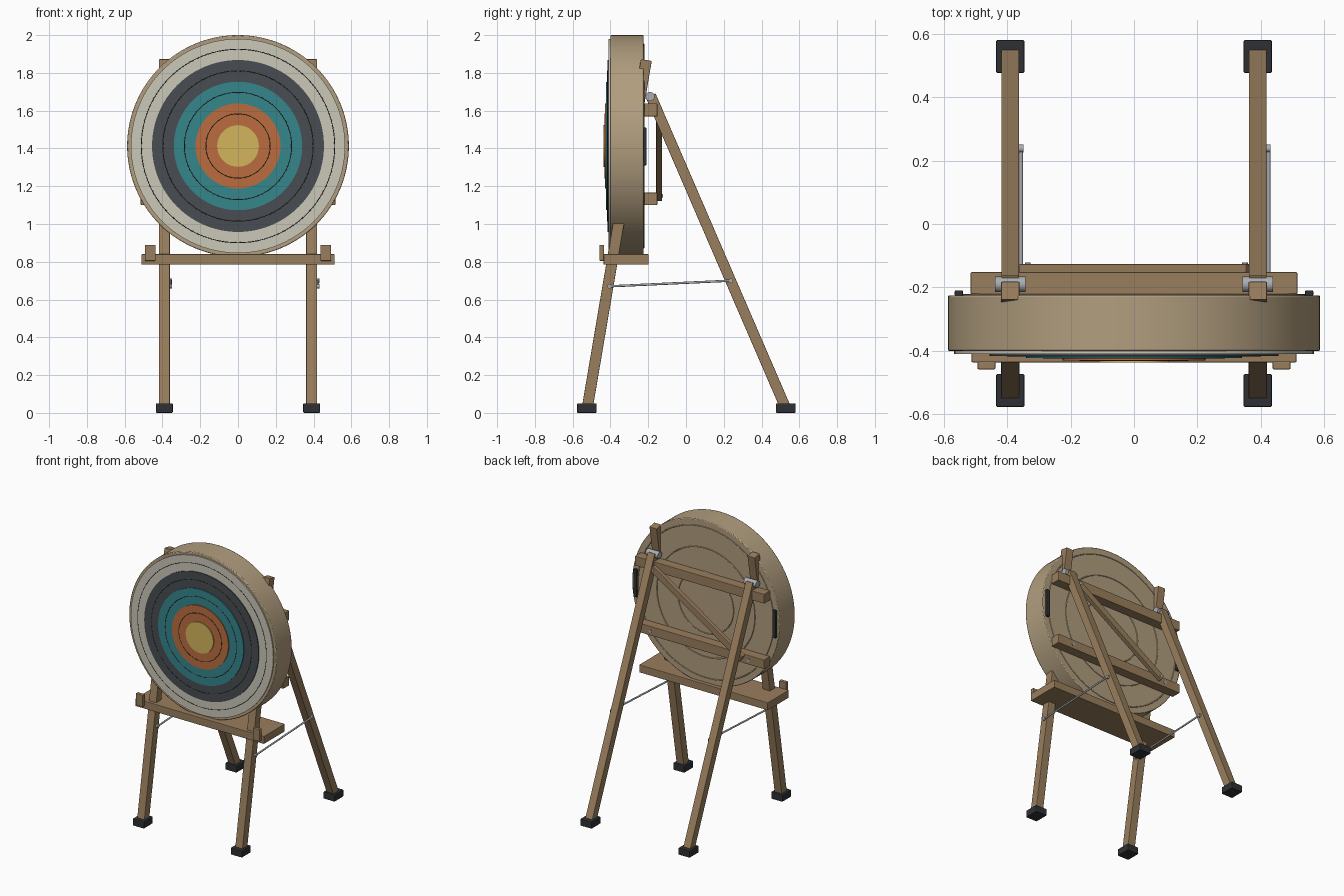
import bpy, math
from mathutils import Vector, Matrix

if "Cube" in bpy.data.objects:
    bpy.data.objects.remove(bpy.data.objects["Cube"])

def mat(name, r, g, b):
    m = bpy.data.materials.new(name)
    m.diffuse_color = (r, g, b, 1)
    m.use_nodes = True
    m.node_tree.nodes["Principled BSDF"].inputs["Base Color"].default_value = m.diffuse_color
    return m

WOOD = mat("wood", .32, .21, .11)
STRAW = mat("straw", .44, .34, .21)
DARK = mat("rubber", .028, .03, .034)
METAL = mat("steel", .40, .42, .45)
LINE = mat("line", .03, .03, .03)

def finish(name, m, bevel=0):
    o = bpy.context.object
    o.name = name
    o.data.materials.append(m)
    if bevel:
        b = o.modifiers.new("bevel", 'BEVEL')
        b.width, b.segments = bevel, 2
    return o

def box(name, lo, hi, m=WOOD, bevel=.003):
    lo, hi = Vector(lo), Vector(hi)
    bpy.ops.mesh.primitive_cube_add(size=1)
    o = finish(name, m, bevel)
    o.data.transform(Matrix.Diagonal((*(hi - lo), 1)))
    o.location = (lo + hi) / 2
    return o

def beam(name, a, b, w, t, m=WOOD):
    # rectangular bar from a to b: w is its size sideways, t its size in depth
    a, b = Vector(a), Vector(b)
    z = (b - a).normalized()
    x = Vector((1, 0, 0)) if abs(z.x) < .1 else Vector((0, 1, 0)).cross(z).normalized()
    y = z.cross(x)
    o = box(name, (-w / 2, -t / 2, -(b - a).length / 2), (w / 2, t / 2, (b - a).length / 2), m)
    o.matrix_world = Matrix.Translation((a + b) / 2) @ Matrix((x, y, z)).transposed().to_4x4()
    return o

def rod(name, a, b, r, m, sides=24, bevel=0):
    a, b = Vector(a), Vector(b)
    bpy.ops.mesh.primitive_cylinder_add(vertices=sides, radius=r, depth=(b - a).length, location=(a + b) / 2)
    bpy.context.object.rotation_euler = (b - a).to_track_quat('Z', 'Y').to_euler()
    o = finish(name, m, bevel)
    bpy.ops.object.shade_smooth_by_angle(angle=math.radians(35))
    return o

def ring(name, r, y, m, t=.003):
    bpy.ops.mesh.primitive_torus_add(major_radius=r, minor_radius=t, major_segments=96, minor_segments=8,
                                     location=(0, y, CZ), rotation=(math.pi / 2, 0, 0))
    o = finish(name, m)
    bpy.ops.object.shade_smooth_by_angle()
    return o

# target butt
CZ = 1.413
rod("target_butt", (0, -.225, CZ), (0, -.40, CZ), .587, STRAW, 128, .005)

# stepped scoring zones
zones = [("white_zone", .567, -.409, (.60, .58, .48)),
         ("black_zone", .455, -.416, (.065, .075, .085)),
         ("teal_zone", .34, -.423, (.035, .24, .26)),
         ("orange_zone", .225, -.430, (.50, .15, .05)),
         ("gold_zone", .11, -.437, (.65, .46, .11))]
for name, r, y, c in zones:
    rod(name, (0, -.39, CZ), (0, y, CZ), r, mat(name, *c), 96)
for r, y in ((.512, -.409), (.398, -.416), (.284, -.423), (.17, -.430)):
    ring("score_line", r, y + .001, LINE, .0025)

# binding rings on the back
for r in (.54, .39, .22):
    ring("back_ring", r, -.225, STRAW, .004)

for s in (-1, 1):
    x = .39 * s
    # legs and feet
    beam("front_leg", (x, -.522, .03), (x, -.21, 1.868), .058, .058)
    beam("rear_leg", (x, .526, .03), (x, -.187, 1.68), .056, .056)
    for y in (-.525, .528):
        box("foot", (x - .045, y - .052, 0), (x + .045, y + .052, .05), DARK, .005)
    # hinge pin and its collars
    rod("hinge_pin", (x - .048, -.19, 1.675), (x + .048, -.19, 1.675), .024, METAL)
    # carry handle
    xh = .552 * s
    box("carry_handle", (xh - .013, -.228, 1.31), (xh + .013, -.209, 1.51), DARK, .004)
    # ledge stop
    xs = .465 * s
    box("ledge_stop", (xs - .028, -.458, .805), (xs + .028, -.433, .89))
    # rail bolts
    for z in (1.605, 1.132):
        rod("rail_bolt", (x, -.16, z), (x, -.148, z), .011, METAL, 12)
    # stay rod with end knobs, on the same side of each leg pair
    xr = x + .034
    rod("stay_rod", (xr, -.405, .67), (xr, .238, .70), .006, METAL, 12)
    for y, z in ((.238, .70), (-.405, .67)):
        rod("stay_knob", (xr - .008, y, z), (xr + .007, y, z), .012, METAL, 16)

# rails behind the butt
box("upper_rail", (-.515, -.221, 1.57), (.515, -.152, 1.638))
box("lower_rail", (-.515, -.221, 1.10), (.515, -.152, 1.166))

# diagonal brace
beam("diagonal_brace", (.365, -.142, 1.60), (-.35, -.142, 1.14), .045, .032)
for x, z in ((.35, 1.59), (-.335, 1.15)):
    rod("brace_bolt", (x, -.13, z), (x, -.121, z), .009, METAL, 12)

# ledge under the butt
box("ledge", (-.512, -.436, .785), (.512, -.198, .84))
